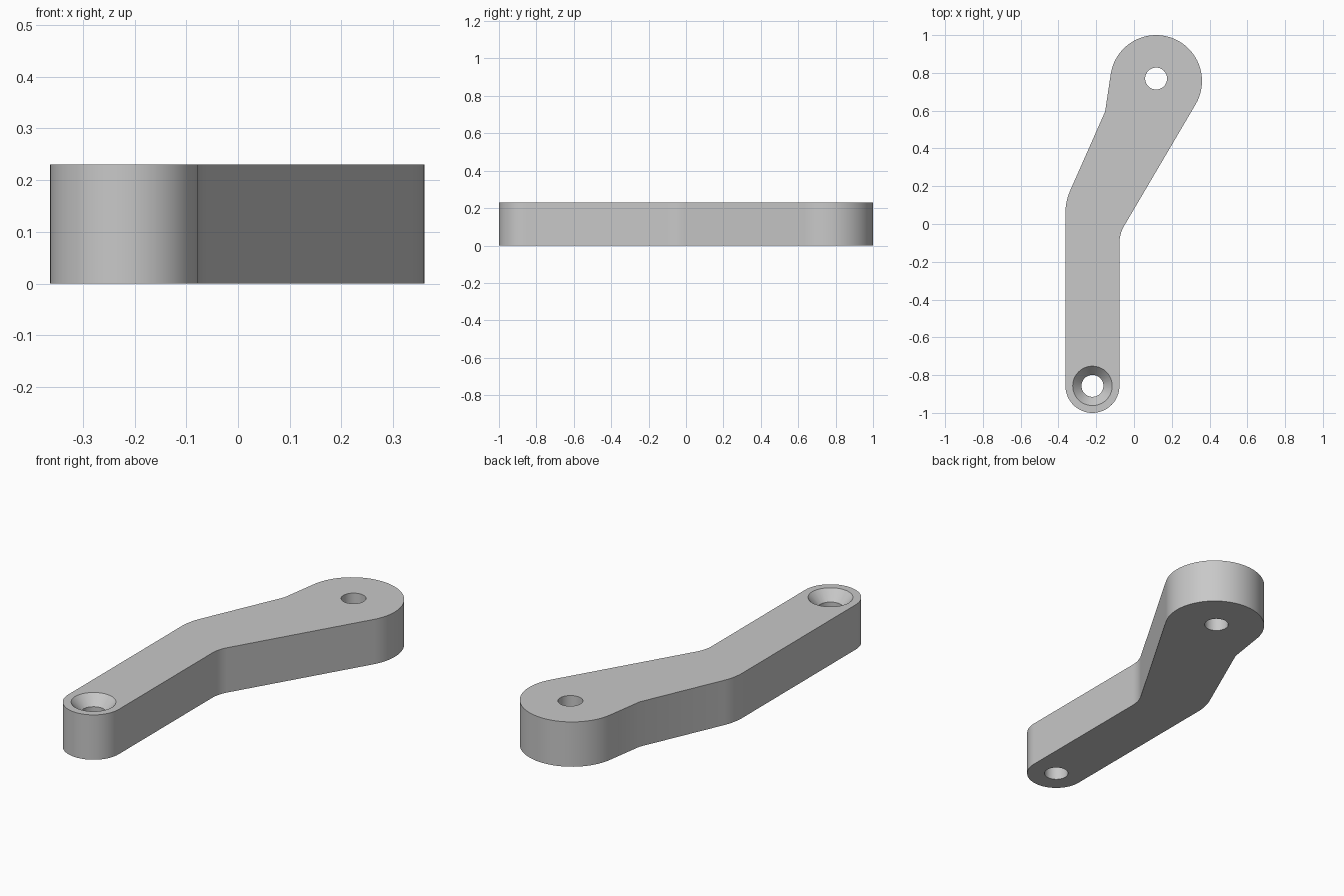
import bpy
import bmesh
from math import radians, cos, sin

HEIGHT = 0.23
BIG_END = (0.117, 0.757)
SMALL_END = (-0.22, -0.857)
BIG_R, SMALL_R = 0.243, 0.143

cube = bpy.data.objects.get("Cube")
if cube:
    bpy.data.objects.remove(cube, do_unlink=True)

# Single grey finish
grey = bpy.data.materials.new("Plain grey")
grey.use_nodes = True
colour = (0.58, 0.58, 0.58, 1)
grey.diffuse_color = colour
grey.node_tree.nodes["Principled BSDF"].inputs["Base Color"].default_value = colour


def arc(centre, radius, start, end, steps):
    """Points along an arc, angles in degrees."""
    angles = [radians(start + (end - start) * i / steps) for i in range(steps + 1)]
    return [(centre[0] + radius * cos(a), centre[1] + radius * sin(a)) for a in angles]


def new_object(name, bm):
    bmesh.ops.recalc_face_normals(bm, faces=bm.faces)
    mesh = bpy.data.meshes.new(name)
    bm.to_mesh(mesh)
    bm.free()
    mesh.materials.append(grey)
    obj = bpy.data.objects.new(name, mesh)
    bpy.context.collection.objects.link(obj)
    return obj


def cone_cutter(name, centre, r_bottom, r_top, z_bottom, z_top):
    bm = bmesh.new()
    bmesh.ops.create_cone(bm, cap_ends=True, segments=48, radius1=r_bottom,
                          radius2=r_top, depth=z_top - z_bottom)
    bmesh.ops.translate(bm, verts=bm.verts,
                        vec=(centre[0], centre[1], (z_bottom + z_top) / 2))
    obj = new_object(name, bm)
    obj.hide_render = True
    return obj


# Outline of the bent arm, anticlockwise from the small end
outline = arc(SMALL_END, SMALL_R, 180, 360, 32)
outline += arc((0.098, -0.1), 0.175, 180, 150, 6)
outline += arc(BIG_END, BIG_R, -30, 172, 40)
outline += [(-0.153, 0.595)]
outline += arc((-0.077, 0.06), 0.286, 157, 180, 6)

# Extruded arm body
bm = bmesh.new()
face = bm.faces.new([bm.verts.new((x, y, 0)) for x, y in outline])
top = bmesh.ops.extrude_face_region(bm, geom=[face])
bmesh.ops.translate(bm, vec=(0, 0, HEIGHT),
                    verts=[v for v in top["geom"] if isinstance(v, bmesh.types.BMVert)])
arm = new_object("lever_arm", bm)

# Pivot hole, screw hole and its countersink
cutters = [
    cone_cutter("pivot_hole_cutter", (0.117, 0.77), 0.058, 0.058, -0.1, 0.4),
    cone_cutter("screw_hole_cutter", SMALL_END, 0.058, 0.058, -0.1, 0.4),
    cone_cutter("countersink_cutter", SMALL_END, 0.055, 0.109, HEIGHT - 0.055, HEIGHT + 0.005),
]
bpy.ops.object.select_all(action="DESELECT")
bpy.context.view_layer.objects.active = arm
arm.select_set(True)
for cutter in cutters:
    mod = arm.modifiers.new(cutter.name, "BOOLEAN")
    mod.operation = "DIFFERENCE"
    mod.solver = "EXACT"
    mod.object = cutter
    bpy.ops.object.modifier_apply(modifier=mod.name)
    bpy.data.objects.remove(cutter, do_unlink=True)

bpy.ops.object.shade_smooth_by_angle(angle=radians(20))
